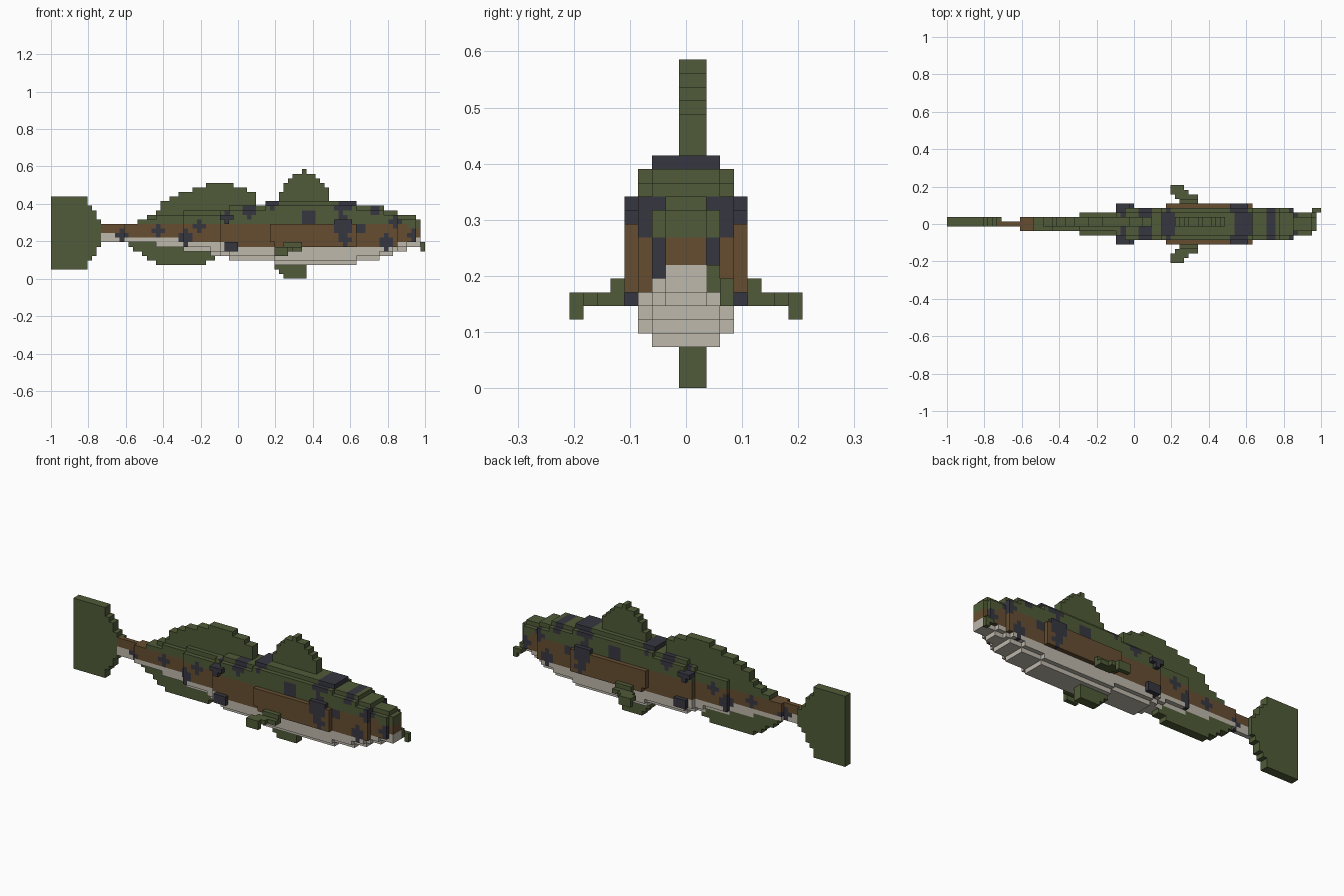
import bpy, bmesh
from mathutils import Vector

cube = bpy.data.objects.get("Cube")
if cube:
    bpy.data.objects.remove(cube, do_unlink=True)

S = 2 / 82  # block size; blocks are indexed (i along x, j across y, k up z)


def material(name, rgb):
    m = bpy.data.materials.new(name)
    m.use_nodes = True
    m.diffuse_color = (*rgb, 1)
    bsdf = next(n for n in m.node_tree.nodes if n.type == 'BSDF_PRINCIPLED')
    bsdf.inputs["Base Color"].default_value = (*rgb, 1)
    return m


GREEN, BROWN, WHITE, DARK = range(4)
MATS = [material("olive green", (0.080, 0.105, 0.040)),
        material("brown", (0.133, 0.076, 0.031)),
        material("pale belly", (0.515, 0.479, 0.413)),
        material("dark spots", (0.037, 0.037, 0.052))]

AXES = [Vector((1, 0, 0)), Vector((0, 1, 0)), Vector((0, 0, 1))]


def block_object(name, cells):
    """Make a mesh of the exposed faces of a {(i, j, k): material} block set."""
    bm = bmesh.new()
    cache = {}

    def vert(p):
        key = tuple(round(c * 2) for c in p)
        if key not in cache:
            cache[key] = bm.verts.new(((p[0] + .5) * S - 1, p[1] * S, (p[2] + .5) * S))
        return cache[key]

    for cell, mat in cells.items():
        c = Vector(cell)
        for a in range(3):
            u, v = AXES[(a + 1) % 3] / 2, AXES[(a + 2) % 3] / 2
            for sign in (1, -1):
                n = AXES[a] * sign
                if tuple(int(q) for q in c + n) in cells:
                    continue
                corners = [c + n / 2 + q for q in (-u - v, u - v, u + v, v - u)]
                face = bm.faces.new([vert(p) for p in corners[::sign]])
                face.material_index = mat
    mesh = bpy.data.meshes.new(name)
    bm.to_mesh(mesh)
    bm.free()
    for m in MATS:
        mesh.materials.append(m)
    ob = bpy.data.objects.new(name, mesh)
    bpy.context.scene.collection.objects.link(ob)
    return ob


def step(table, i):
    """Value of the last (start, value) pair reached at i."""
    return [v for start, v in table if i >= start][-1]


# Body outline: back line, belly line and half width along the length
BACK = [(11, 12), (19, 13), (23, 14), (29, 15), (39, 16), (47, 17),
        (67, 16), (73, 15), (76, 14), (80, 13)]
BELLY = [(11, 8), (23, 7), (29, 6), (35, 5), (39, 4), (49, 3),
         (67, 4), (72, 5), (75, 6), (78, 7)]
WIDTH = [(11, 0), (16, 1), (29, 2), (37, 3), (48, 4), (67, 3), (76, 2), (80, 1)]
WHITE_TOP = [(11, 10), (17, 9), (30, 8), (40, 7), (76, 8), (80, 9)]
BROWN_TOP = [(11, 12), (78, 11)]

# Spots: centre i, centre k, radius
SPOTS = [(15, 9, 1), (23, 10, 1), (29, 8.5, 1.5), (32, 11, 1.2), (38, 13, 1.2),
         (39, 6.5, 1.2), (43, 14.5, 1.6), (48, 16, 1), (56, 13, 1.5), (63, 15, 1),
         (65, 16, 1), (63.5, 11, 2.3), (64, 8, 1.2), (67.5, 10.5, 1.3),
         (70.5, 15, 1.2), (73, 7.5, 1.6), (75, 12, 1.2), (79, 9, 1)]


def spotted(i, k):
    return any((i - a) ** 2 + (k - b) ** 2 <= r * r for a, b, r in SPOTS)


body = {}
for i in range(11, 81):
    back, belly, width = step(BACK, i), step(BELLY, i), step(WIDTH, i)
    for k in range(belly, back):
        depth = min(back - 1 - k, k - belly)
        half = width
        if width == 4:
            half = 2 if depth == 0 else 3 if depth < 4 or k > 11 else 4
        elif width > 1 and depth == 0:
            half = width - 1
        spot = spotted(i, k)
        if spot and ((60 < i < 67 and k < 13) or (37 <= i < 42 and k < 14)):
            half = 4 if i > 60 else half + 1
        for j in range(-half, half + 1):
            if spot and i < 80:
                mat = DARK
            elif k < step(WHITE_TOP, i):
                mat = WHITE
            else:
                mat = BROWN if k < step(BROWN_TOP, i) else GREEN
            body[i, j, k] = mat
block_object("body", body)


def upright_fin(name, rows):
    """Two-block-thick fin from (k, first i, last i) rows."""
    cells = {(i, j, k): GREEN for k, a, b in rows
             for i in range(a, b + 1) for j in (0, 1)}
    block_object(name, {c: m for c, m in cells.items() if c not in body})


# Fins on the centre line
upright_fin("front_dorsal_fin", [(17, 50, 60), (18, 50, 60), (19, 51, 60), (20, 51, 59),
                                 (21, 52, 58), (22, 53, 57), (23, 55, 55)])
upright_fin("rear_dorsal_fin", [(13, 21, 28), (14, 23, 38), (15, 24, 44), (16, 24, 44),
                                (17, 26, 44), (18, 28, 44), (19, 31, 42), (20, 34, 39)])
upright_fin("anal_fin", [(7, 17, 30), (6, 18, 35), (5, 20, 36), (4, 21, 35), (3, 23, 33)])
upright_fin("pelvic_fin", [(2, 49, 55), (1, 50, 55), (0, 51, 55)])

# Tail fin, stepping down symmetrically to the stalk
TAIL_END = {2: 7, 3: 7, 4: 8, 5: 9, 6: 9, 7: 10, 8: 11, 9: 11}
upright_fin("tail_fin", [(k, 0, TAIL_END[min(k, 19 - k)]) for k in range(2, 18)])

# Side fins: (j, k, first i, last i), mirrored across the body
SIDE_FIN = [(4, 7, 51, 54), (5, 7, 51, 54), (5, 6, 51, 54), (6, 6, 50, 54),
            (7, 6, 49, 52), (8, 6, 49, 51), (8, 5, 49, 51)]
for side, name in ((1, "left_side_fin"), (-1, "right_side_fin")):
    cells = {(i, side * j, k): GREEN for j, k, a, b in SIDE_FIN for i in range(a, b + 1)}
    block_object(name, {c: m for c, m in cells.items() if c not in body})

# Small hook hanging from the mouth corner
block_object("mouth_hook", {c: GREEN for c in [(80, 2, 7), (80, 2, 8), (80, 3, 7),
                                               (81, 3, 7), (81, 3, 6)]})
